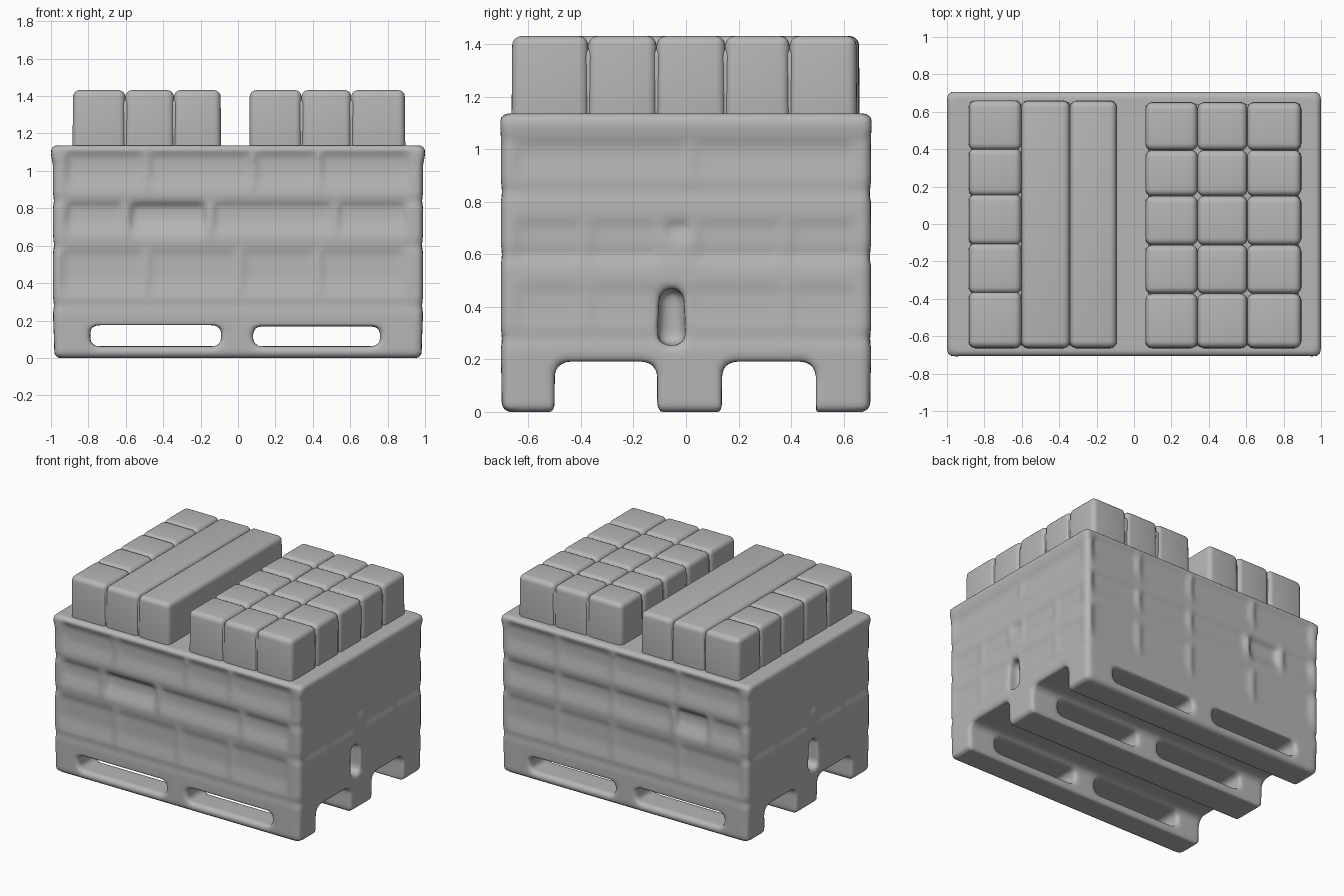
import bpy, bmesh
from math import sqrt, hypot

if "Cube" in bpy.data.objects:
    bpy.data.objects.remove(bpy.data.objects["Cube"])

HX, HY, TOP = 0.99, 0.705, 1.137

# Mid-grey wrap material
grey = bpy.data.materials.new("grey_wrap")
grey.diffuse_color = (0.47, 0.47, 0.47, 1)
grey.use_nodes = True
grey.node_tree.nodes["Principled BSDF"].inputs["Base Color"].default_value = grey.diffuse_color


def rounded_box(name, x, y, z, bevel, taper=0.0):
    """Box from (min, max) ranges with rounded edges and a slight top taper."""
    bm = bmesh.new()
    bmesh.ops.create_cube(bm, size=1)
    for v in bm.verts:
        t = taper if v.co.z > 0 else 0
        sx, sy = (1 if v.co.x > 0 else -1), (1 if v.co.y > 0 else -1)
        v.co.x = (x[1] if sx > 0 else x[0]) - sx * t
        v.co.y = (y[1] if sy > 0 else y[0]) - sy * t
        v.co.z = z[1] if v.co.z > 0 else z[0]
    bmesh.ops.bevel(bm, geom=bm.edges[:], offset=bevel, segments=5,
                    profile=0.5, affect='EDGES')
    bmesh.ops.recalc_face_normals(bm, faces=bm.faces[:])
    me = bpy.data.meshes.new(name)
    bm.to_mesh(me)
    bm.free()
    me.shade_smooth()
    me.materials.append(grey)
    ob = bpy.data.objects.new(name, me)
    bpy.context.collection.objects.link(ob)
    return ob


def step(t):
    t = max(0.0, min(1.0, t))
    return t * t * (3 - 2 * t)


# Wrapped rows on each face: (bottom z, top z, depth, horizontal spans)
FRONT = [(0.30, 0.59, 0.016, [(-0.95, -0.49), (-0.49, 0.01), (0.01, 0.43), (0.43, 0.90)]),
         (0.62, 0.84, 0.022, [(-0.93, -0.60), (-0.14, 0.52), (0.52, 0.91)]),
         (0.62, 0.84, 0.036, [(-0.59, -0.16)]),
         (0.86, 1.11, 0.018, [(-0.93, -0.49), (-0.49, 0.08), (0.08, 0.43), (0.43, 0.93)])]
BACK = [(0.30, 0.59, 0.016, [(-0.94, -0.43), (-0.43, 0.10), (0.10, 0.54), (0.54, 0.95)]),
        (0.62, 0.84, 0.020, [(-0.94, -0.68), (-0.38, 0.10), (0.10, 0.54), (0.54, 0.95)]),
        (0.62, 0.84, 0.040, [(-0.67, -0.40)]),
        (0.86, 1.11, 0.018, [(-0.94, -0.43), (-0.43, 0.10), (0.10, 0.54), (0.54, 0.95)])]
SIDE = [(0.26, 0.49, 0.008, [(-0.66, -0.38), (-0.38, 0.0), (0.0, 0.38), (0.38, 0.66)]),
        (0.51, 0.74, 0.010, [(-0.66, -0.38), (-0.38, -0.09), (0.03, 0.38), (0.38, 0.66)]),
        (0.60, 0.74, 0.022, [(-0.09, 0.03)]),
        (0.84, 1.04, 0.010, [(-0.66, 0.02), (0.02, 0.66)])]


def dent(rows, u, z):
    d = 0.0
    for z0, z1, depth, spans in rows:
        if z0 < z < z1:
            for a, b in spans:
                if a < u < b:
                    d += (depth * step((z1 - z) / 0.03) * step((z - z0) / 0.14)
                          * step((u - a) / 0.03) * step((b - u) / 0.03))
    return d


def round_corner(x, y, z, hx, hy, r=0.03):
    """Pull a point near a vertical corner onto a rounded corner."""
    cx, cy = hx - r, hy - r
    dx, dy = abs(x) - cx, abs(y) - cy
    if dx > 0 and dy > 0:
        n = r / hypot(dx, dy)
        x = (cx + dx * n) * (1 if x > 0 else -1)
        y = (cy + dy * n) * (1 if y > 0 else -1)
    return x, y, z


# Wrapped load and pallet: a lofted box with soft dents
NX, NY, NZ = 120, 86, 90
verts = []
for k in range(NZ + 1):
    z = TOP * k / NZ
    rim = 0.01 * step((z - 1.03) / 0.06) - 0.008 * (1 - step(z / 0.3))
    waist = 0.008 * sum(step(1 - abs(z - g) / 0.035) for g in (0.28, 0.60, 0.84))
    t = max(0.0, 0.022 - min(z, TOP - z))
    inset = 0.022 - sqrt(0.022 ** 2 - t * t)
    hx, hy = HX + rim - waist - inset, HY + rim * 0.3 - waist * 0.6 - inset
    ring = []
    us, vs = [-1 + 2 * i / NX for i in range(NX)], [-1 + 2 * i / NY for i in range(NY)]
    ring += [(u * hx, -hy + dent(FRONT, u * hx, z)) for u in us]
    ring += [(hx - dent(SIDE, v * hy, z), v * hy) for v in vs]
    ring += [(-u * hx, hy - dent(BACK, -u * hx, z)) for u in us]
    ring += [(-hx + dent(SIDE, -v * hy, z), -v * hy) for v in vs]
    verts += [round_corner(x, y, z, hx, hy) for x, y in ring]
R = 2 * (NX + NY)
faces = [(k * R + i, k * R + (i + 1) % R, (k + 1) * R + (i + 1) % R, (k + 1) * R + i)
         for k in range(NZ) for i in range(R)]
faces += [tuple(reversed(range(R))), tuple(range(NZ * R, NZ * R + R))]
mesh = bpy.data.meshes.new("wrapped_load_and_pallet")
mesh.from_pydata(verts, [], faces)
mesh.materials.append(grey)
load = bpy.data.objects.new("wrapped_load_and_pallet", mesh)
bpy.context.collection.objects.link(load)

# Fork channels, skid slots and end pockets
cutters = [
    rounded_box("fork_channel_cutter", (-1.3, 1.3), (-0.50, -0.11), (-0.3, 0.192), 0.05),
    rounded_box("fork_channel_cutter", (-1.3, 1.3), (0.137, 0.495), (-0.3, 0.192), 0.05),
    rounded_box("slot_cutter", (-0.79, -0.09), (-1, 1), (0.063, 0.175), 0.035),
    rounded_box("slot_cutter", (0.08, 0.76), (-1, 1), (0.063, 0.168), 0.035),
    rounded_box("pocket_cutter", (0.88, 1.2), (-0.11, 0.0), (0.255, 0.47), 0.04, 0.01),
    rounded_box("pocket_cutter", (-1.2, -0.88), (-0.11, 0.0), (0.255, 0.47), 0.04, 0.01),
]
bpy.context.view_layer.objects.active = load
for c in cutters:
    c.hide_render = True
    m = load.modifiers.new("cut", 'BOOLEAN')
    m.operation, m.solver, m.object = 'DIFFERENCE', 'EXACT', c
    bpy.ops.object.modifier_apply(modifier=m.name)
    bpy.data.objects.remove(c)

# Soften all edges into the shrink-wrapped look
m = load.modifiers.new("remesh", 'REMESH')
m.mode, m.voxel_size, m.use_smooth_shade = 'VOXEL', 0.016, True
m = load.modifiers.new("soften", 'SMOOTH')
m.factor, m.iterations = 0.5, 4
for name in ("remesh", "soften"):
    bpy.ops.object.modifier_apply(modifier=name)
load.data.materials.clear()
load.data.materials.append(grey)

# Top layer: brick grid on the right, bricks and long bars on the left
ROWS = [(-0.665, -0.37), (-0.375, -0.11), (-0.115, 0.152), (0.147, 0.397), (0.392, 0.652)]
LEFT = [(-0.885, -0.60), (-0.605, -0.34), (-0.345, -0.09)]
RIGHT = [(0.06, 0.342), (0.337, 0.608), (0.603, 0.895)]
Z = (1.06, 1.432)
for c in RIGHT:
    for r in ROWS:
        rounded_box("top_brick", c, r, Z, 0.036, 0.003)
for r in ROWS:
    rounded_box("top_brick", LEFT[0], (r[0], r[1] + 0.01), Z, 0.036, 0.003)
for c in LEFT[1:]:
    rounded_box("top_bar", c, (-0.665, 0.66), Z, 0.036, 0.003)

# Filler that keeps the grooves between bricks shallow
for cols in (LEFT, RIGHT):
    x0, x1 = cols[0][0], cols[2][1]
    rounded_box("groove_filler", (x0 + 0.016, x1 - 0.016), (-0.65, 0.64), (1.06, 1.385), 0.03)
